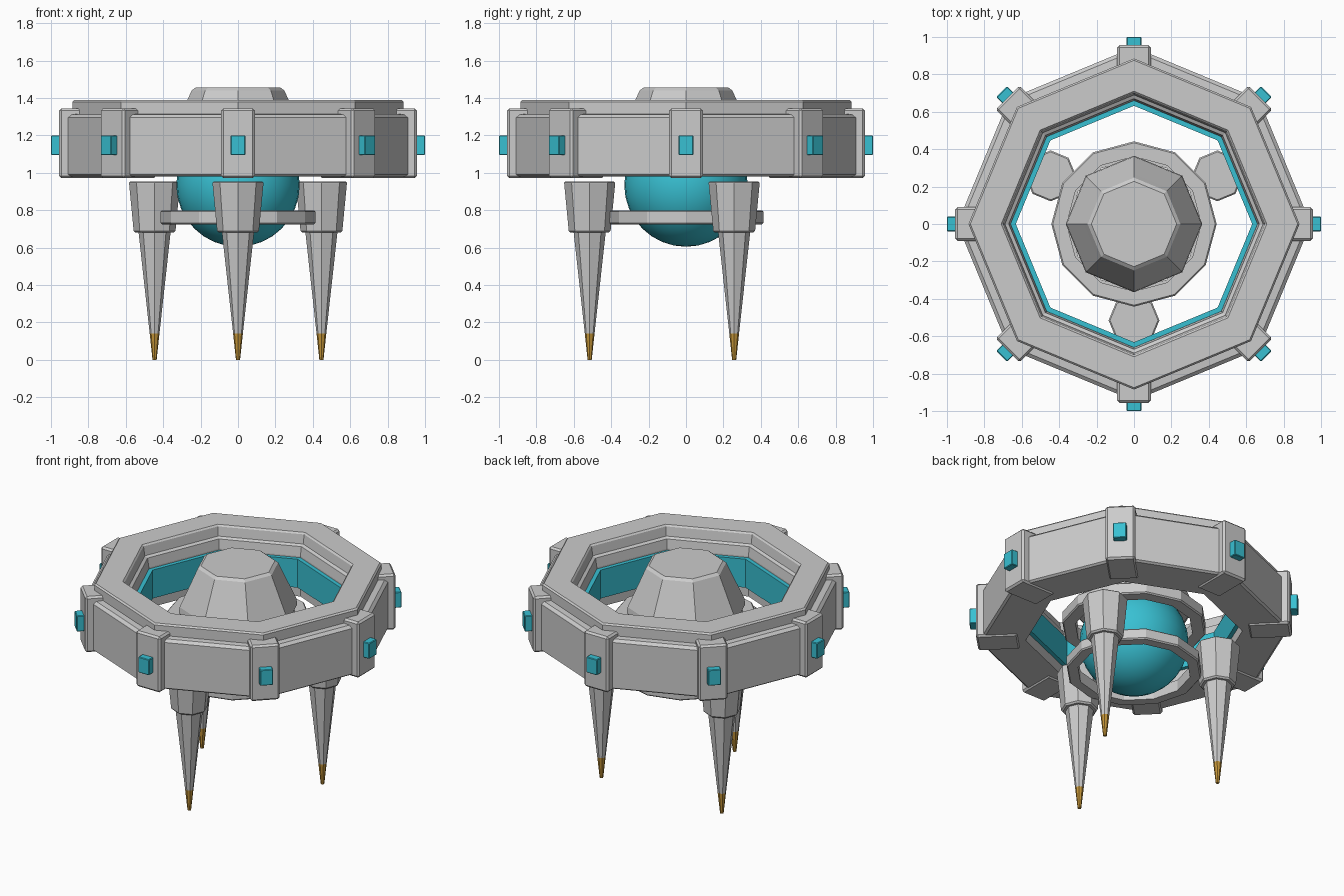
import bpy
from math import cos, sin, pi, radians
from mathutils import Matrix, Vector

cube = bpy.data.objects.get("Cube")
if cube:
    bpy.data.objects.remove(cube, do_unlink=True)


def material(name, rgb):
    m = bpy.data.materials.new(name)
    m.use_nodes = True
    m.diffuse_color = (*rgb, 1)
    m.node_tree.nodes["Principled BSDF"].inputs["Base Color"].default_value = (*rgb, 1)
    return m


GREY = material("light grey", (0.60, 0.60, 0.60))
CYAN = material("cyan", (0.04, 0.53, 0.65))
GOLD = material("gold", (0.55, 0.30, 0.04))


def make(name, verts, faces, mat):
    mesh = bpy.data.meshes.new(name)
    mesh.from_pydata(verts, [], faces)
    mesh.materials.append(mat)
    obj = bpy.data.objects.new(name, mesh)
    bpy.context.collection.objects.link(obj)
    return obj


def lathe(name, profile, sides, mat, closed=True, loc=(0, 0)):
    """Sweep a (radius, height) profile, listed counterclockwise, around z.
    A closed profile gives a hollow ring, an open one is capped at both ends."""
    n = len(profile)
    verts = [(loc[0] + r * cos(2 * pi * i / sides), loc[1] + r * sin(2 * pi * i / sides), z)
             for i in range(sides) for r, z in profile]
    faces = []
    for i in range(sides):
        a, b = i * n, (i + 1) % sides * n
        for j in range(n if closed else n - 1):
            k = (j + 1) % n
            faces.append((a + j, b + j, b + k, a + k))
    if not closed:
        faces.append([i * n for i in reversed(range(sides))])
        faces.append([i * n + n - 1 for i in range(sides)])
    make(name, verts, faces, mat)


def box(name, r, z, width, angle, mat, edge):
    """Bevelled box spanning radii r and heights z, turned to an angle around z."""
    turn = Matrix.Rotation(angle, 3, 'Z')
    verts = [turn @ Vector((x, y, h)) for x in r for y in (-width / 2, width / 2) for h in z]
    faces = [(0, 1, 3, 2), (4, 6, 7, 5), (0, 4, 5, 1), (2, 3, 7, 6), (0, 2, 6, 4), (1, 5, 7, 3)]
    mod = make(name, verts, faces, mat).modifiers.new("edge_bevel", 'BEVEL')
    mod.width = edge
    mod.segments = 1


# Octagonal hull with a stepped top and a stepped inner wall
lathe("hull_ring", [(0.66, 0.98), (0.93, 0.98), (0.945, 0.99), (0.945, 1.295),
                    (0.925, 1.312), (0.885, 1.315), (0.885, 1.38), (0.875, 1.39),
                    (0.71, 1.39), (0.70, 1.38), (0.69, 1.32), (0.67, 1.31), (0.66, 1.25)],
      8, GREY)
lathe("inner_light_band", [(0.632, 1.05), (0.67, 1.05), (0.67, 1.24), (0.632, 1.24)], 8, CYAN)

# Corner clamps with lamps
for i in range(8):
    around = i * pi / 4
    box("corner_clamp", (0.70, 0.956), (0.972, 1.345), 0.18, around, GREY, 0.012)
    box("corner_lamp", (0.94, 1.0), (1.095, 1.2), 0.08, around, CYAN, 0.004)

# Core sphere, faceted cap and the two collars around it
bpy.ops.mesh.primitive_uv_sphere_add(segments=32, ring_count=16, radius=0.33, location=(0, 0, 0.935))
core = bpy.context.object
core.name = "core_sphere"
core.data.materials.append(CYAN)
bpy.ops.object.shade_smooth_by_angle()

lathe("core_cap", [(0.345, 1.13), (0.365, 1.15), (0.36, 1.19), (0.268, 1.395),
                   (0.248, 1.44), (0.228, 1.455)], 8, GREY, closed=False)


def collar(name, inner, outer, low, high, c=0.008):
    lathe(name, [(inner, low), (outer - c, low), (outer, low + c), (outer, high - c),
                 (outer - c, high), (inner, high)], 12, GREY)


collar("upper_collar", 0.36, 0.442, 1.03, 1.11)
collar("lower_collar", 0.345, 0.415, 0.725, 0.80)

# Three tapered legs with sockets and pointed tips
for i in range(3):
    a = radians(-90 + 120 * i)
    at = (0.515 * cos(a), 0.515 * sin(a))
    lathe("leg_socket", [(0.08, 0.68), (0.102, 0.68), (0.112, 0.69), (0.136, 0.94),
                         (0.136, 0.948), (0.128, 0.955)], 8, GREY, closed=False, loc=at)
    lathe("leg_spike", [(0.026, 0.14), (0.086, 0.685)], 8, GREY, closed=False, loc=at)
    lathe("leg_tip", [(0.011, 0), (0.026, 0.14)], 8, GOLD, closed=False, loc=at)
